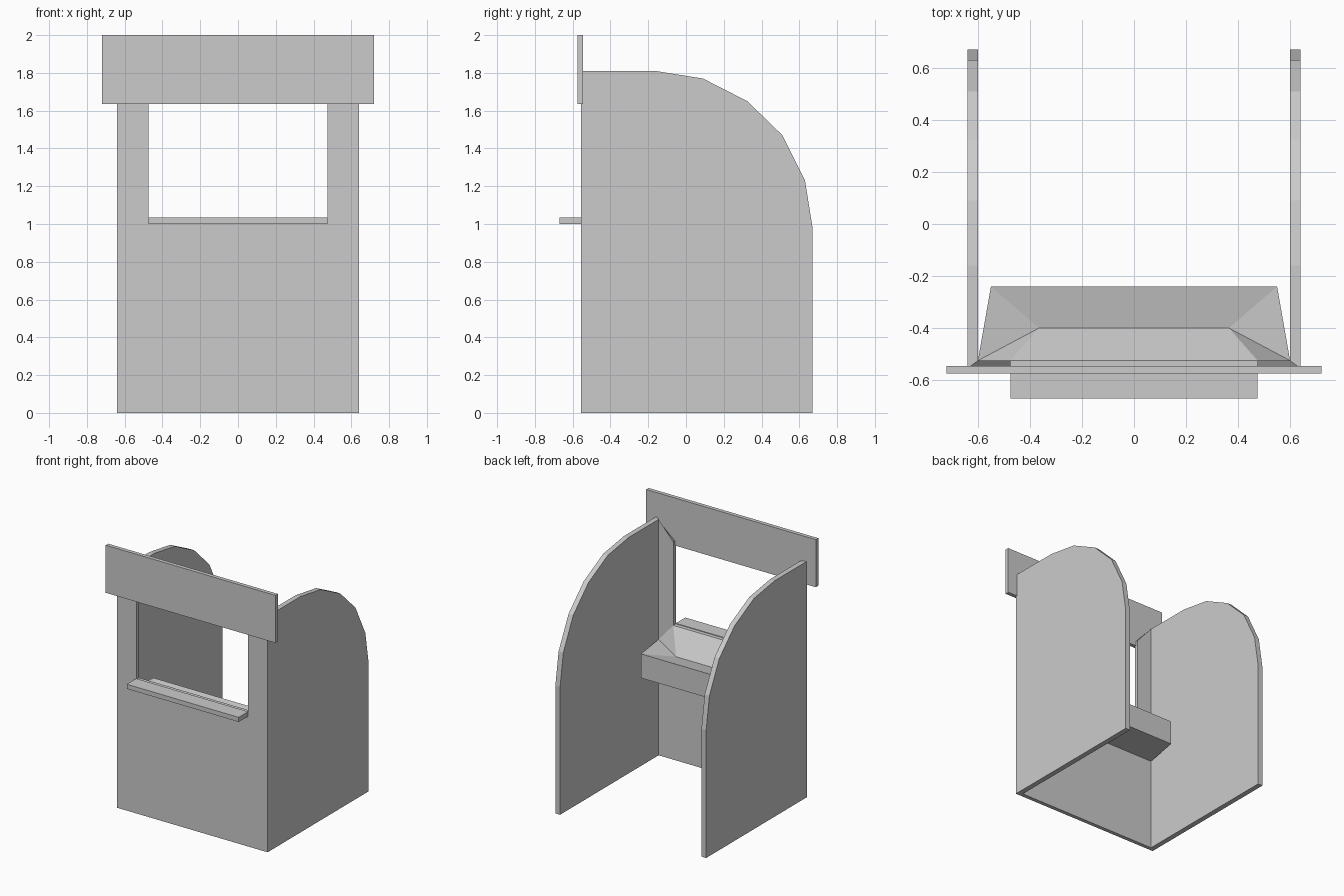
import bpy, bmesh

cube = bpy.data.objects.get("Cube")
if cube:
    bpy.data.objects.remove(cube, do_unlink=True)

GREY = (0.6, 0.6, 0.6, 1)
paint = bpy.data.materials.new("plain_grey")
paint.use_nodes = True
paint.diffuse_color = GREY
paint.node_tree.nodes["Principled BSDF"].inputs["Base Color"].default_value = GREY


def build(name, rings, extra=None):
    """Loft two matching rings into a closed solid with flat faces."""
    bm = bmesh.new()
    a, b = [[bm.verts.new(p) for p in ring] for ring in rings]
    bm.faces.new(a)
    bm.faces.new(b)
    for i in range(len(a)):
        j = (i + 1) % len(a)
        bm.faces.new((a[i], a[j], b[j], b[i]))
    bmesh.ops.recalc_face_normals(bm, faces=bm.faces)
    mesh = bpy.data.meshes.new(name)
    bm.to_mesh(mesh)
    bm.free()
    mesh.materials.append(paint)
    obj = bpy.data.objects.new(name, mesh)
    bpy.context.collection.objects.link(obj)
    return obj


def box(name, x, y0, y1, z0, z1):
    outline = [(-x, z0), (x, z0), (x, z1), (-x, z1)]
    return build(name, [[(px, y, pz) for px, pz in outline] for y in (y0, y1)])


OUT, IN = 0.64, 0.60          # wall outer and inner half widths
FRONT, BACK = -0.555, -0.525  # front wall faces

# Curved side walls, mitred into the front wall
arch = [(0.67, 0), (0.67, 0.98), (0.63, 1.23), (0.51, 1.47),
        (0.325, 1.65), (0.09, 1.77), (-0.16, 1.81)]
for side, s in (("left", 1), ("right", -1)):
    build(side + "_side_wall",
          [[(s * x, y, z) for y, z in arch + [(f, 1.81), (f, 0)]]
           for x, f in ((OUT, FRONT), (IN, BACK))])

# Front wall with open service window and sloped post tops
half = [(OUT, 0), (OUT, 1.81), (0.475, 1.67), (0.475, 1.03)]
outline = half + [(-x, z) for x, z in reversed(half)]
build("front_wall",
      [[(max(-w, min(w, x)), y, z) for x, z in outline]
       for y, w in ((FRONT, OUT), (BACK, IN))])

# Sign board and outer window ledge
box("sign_board", 0.72, -0.575, -0.545, 1.635, 2.0)
box("window_ledge", 0.475, -0.67, FRONT, 1.0, 1.035)

# Inner counter with a sunken top sloping down from the window
bm = bmesh.new()


def pair(x, y, z):
    return [bm.verts.new((s * x, y, z)) for s in (1, -1)]


low_front = pair(0.60, BACK, 0.715)
low_back = pair(0.55, -0.24, 0.715)
rim_front = pair(0.60, BACK, 0.89)
rim_back = pair(0.55, -0.24, 0.90)
window = pair(0.475, BACK, 1.03)
well = pair(0.365, -0.40, 0.867)
for a, b in ((low_front, low_back), (low_back, rim_back), (rim_back, well),
             (well, window)):
    bm.faces.new((a[0], a[1], b[1], b[0]))
for i in (0, 1):
    bm.faces.new((low_front[i], low_back[i], rim_back[i], rim_front[i]))
    bm.faces.new((rim_front[i], rim_back[i], well[i]))
    bm.faces.new((rim_front[i], well[i], window[i]))
bm.faces.new((low_front[0], rim_front[0], window[0],
              window[1], rim_front[1], low_front[1]))
bmesh.ops.recalc_face_normals(bm, faces=bm.faces)
mesh = bpy.data.meshes.new("inner_counter")
bm.to_mesh(mesh)
bm.free()
mesh.materials.append(paint)
counter = bpy.data.objects.new("inner_counter", mesh)
bpy.context.collection.objects.link(counter)
